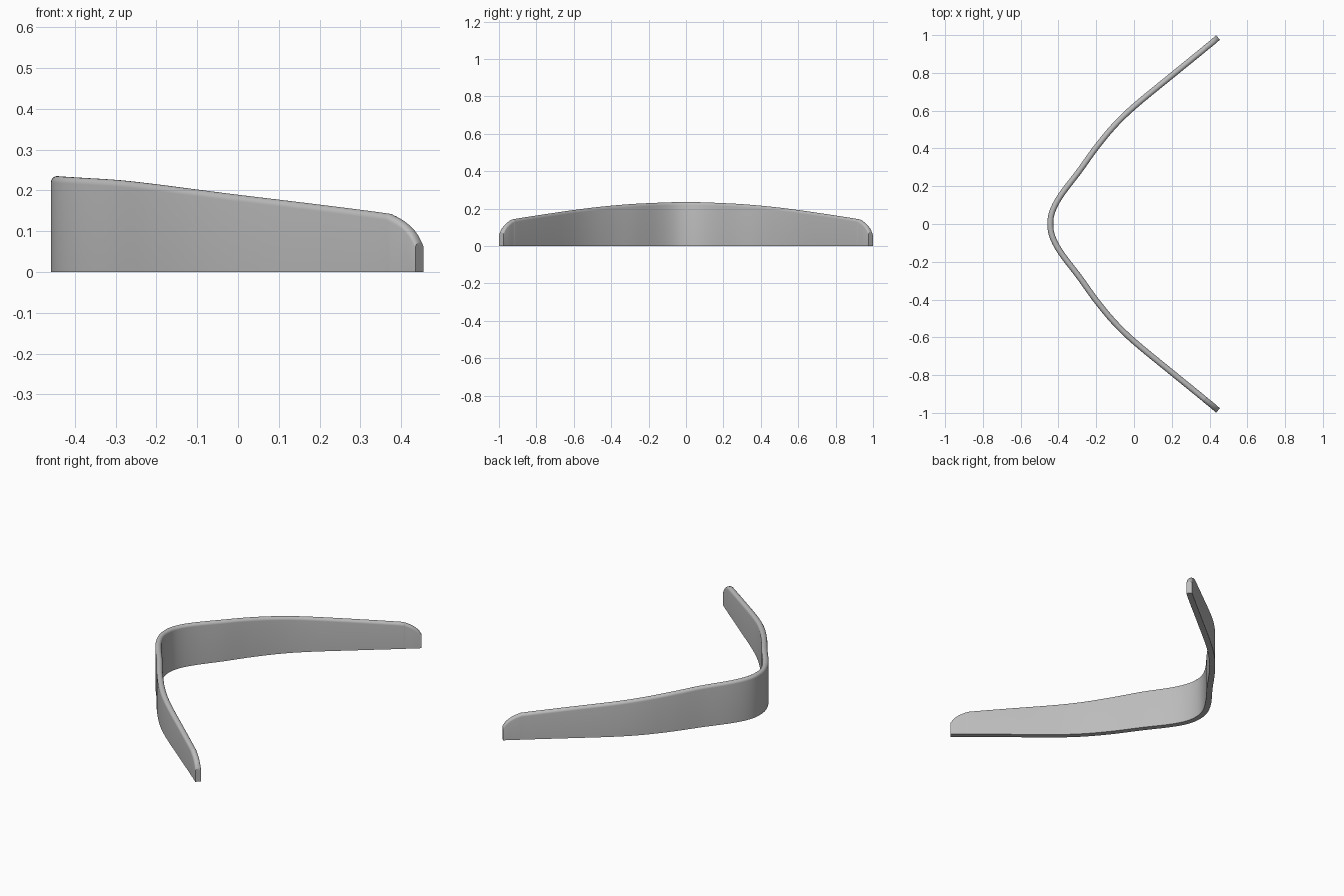
import bpy, bmesh, math
from mathutils import Vector

cube = bpy.data.objects.get("Cube")
if cube:
    bpy.data.objects.remove(cube, do_unlink=True)

HALF_WIDTH = 0.0155
ARC_STEPS = 10
SAMPLES = 6

# Centre line of one arm: x, y and crest height
arm = [Vector(p) for p in (
    (-0.443, 0, 0.235), (-0.431, 0.07, 0.234), (-0.385, 0.155, 0.231),
    (-0.29, 0.28, 0.225), (-0.2, 0.405, 0.215), (-0.1, 0.525, 0.202),
    (0.01, 0.63, 0.188), (0.2, 0.786, 0.165), (0.355, 0.912, 0.145),
    (0.38, 0.933, 0.139), (0.41, 0.957, 0.121), (0.432, 0.976, 0.098),
    (0.445, 0.987, 0.073))]
path = [Vector((p.x, -p.y, p.z)) for p in reversed(arm[1:])] + arm


def spline(points):
    """Smooth curve through every point."""
    ends = [2 * points[0] - points[1]] + points + [2 * points[-1] - points[-2]]
    out = []
    for a, b, c, d in zip(ends, ends[1:], ends[2:], ends[3:]):
        for i in range(SAMPLES):
            t = i / SAMPLES
            out.append(0.5 * (2 * b + (c - a) * t + (2 * a - 5 * b + 4 * c - d) * t**2
                              + (3 * b - a - 3 * c + d) * t**3))
    return out + [points[-1]]


# Sweep an upright strip with a rounded crest along the path
curve = spline(path)
bm = bmesh.new()
rings = []
for i, p in enumerate(curve):
    along = curve[min(i + 1, len(curve) - 1)] - curve[max(i - 1, 0)]
    side = Vector((along.y, -along.x, 0)).normalized() * HALF_WIDTH
    base = Vector((p.x, p.y, 0))
    section = [base + side]
    for k in range(ARC_STEPS + 1):
        a = math.pi * k / ARC_STEPS
        z = p.z - HALF_WIDTH * (1 - math.sin(a))
        section.append(base + side * math.cos(a) + Vector((0, 0, z)))
    section.append(base - side)
    rings.append([bm.verts.new(v) for v in section])

for r, s in zip(rings, rings[1:]):
    for k in range(len(r)):
        n = (k + 1) % len(r)
        bm.faces.new((r[k], r[n], s[n], s[k]))
bm.faces.new(rings[0])
bm.faces.new(rings[-1])
bmesh.ops.recalc_face_normals(bm, faces=bm.faces)

mesh = bpy.data.meshes.new("curved_strip")
bm.to_mesh(mesh)
bm.free()
strip = bpy.data.objects.new("curved_strip", mesh)
bpy.context.collection.objects.link(strip)

# Plain grey finish
grey = bpy.data.materials.new("plain_grey")
grey.use_nodes = True
colour = (0.5, 0.5, 0.5, 1)
grey.diffuse_color = colour
grey.node_tree.nodes["Principled BSDF"].inputs["Base Color"].default_value = colour
mesh.materials.append(grey)

bpy.ops.object.select_all(action="DESELECT")
strip.select_set(True)
bpy.context.view_layer.objects.active = strip
bpy.ops.object.shade_smooth_by_angle(angle=math.radians(35))
